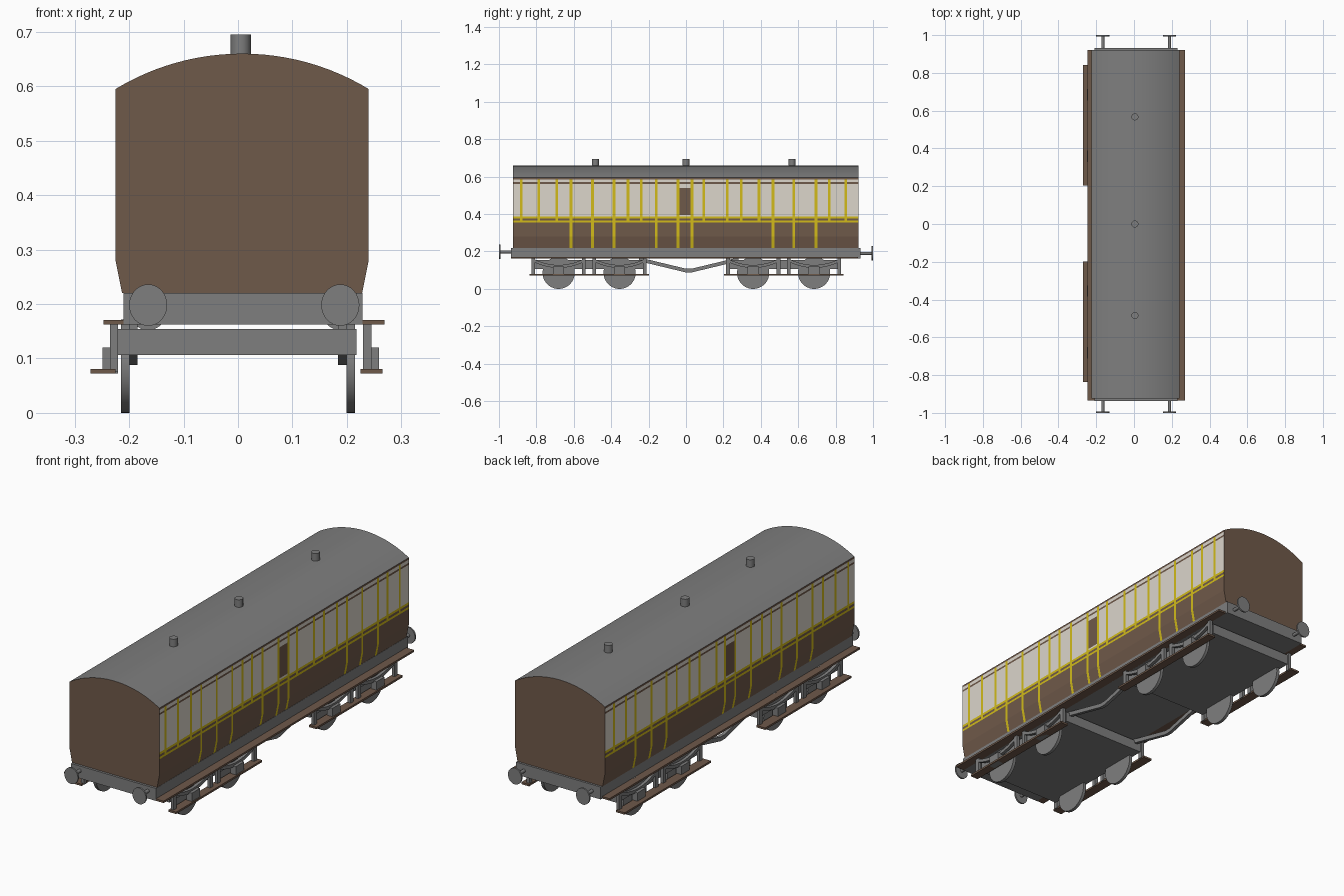
import bpy, bmesh, math
from mathutils import Vector, Matrix

if "Cube" in bpy.data.objects:
    bpy.data.objects.remove(bpy.data.objects["Cube"], do_unlink=True)


def material(name, r, g, b):
    m = bpy.data.materials.new(name)
    m.use_nodes = True
    m.diffuse_color = (r, g, b, 1)
    m.node_tree.nodes["Principled BSDF"].inputs["Base Color"].default_value = (r, g, b, 1)
    return m


BROWN = material("brown", 0.159, 0.100, 0.068)
CREAM = material("cream", 0.716, 0.672, 0.597)
GOLD = material("gold", 0.645, 0.497, 0.010)
GREY = material("grey", 0.210, 0.210, 0.210)


def finish(name, bm, *mats):
    bmesh.ops.recalc_face_normals(bm, faces=bm.faces[:])
    mesh = bpy.data.meshes.new(name)
    bm.to_mesh(mesh)
    bm.free()
    for m in mats:
        mesh.materials.append(m)
    obj = bpy.data.objects.new(name, mesh)
    bpy.context.collection.objects.link(obj)
    return obj


def box(name, xs, ys, zs, mat=GREY):
    bm = bmesh.new()
    bmesh.ops.create_cube(bm, size=1)
    for v in bm.verts:
        v.co = [(a + b) / 2 + c * (b - a) for c, (a, b) in zip(v.co, (xs, ys, zs))]
    return finish(name, bm, mat)


def cylinder(name, centre, radius, depth, axis, segments=32, stretch=1.0):
    bm = bmesh.new()
    bmesh.ops.create_cone(bm, cap_ends=True, segments=segments, radius1=radius,
                          radius2=radius, depth=depth)
    turn = Vector((0, 0, 1)).rotation_difference(Vector(axis)).to_matrix().to_4x4()
    bm.transform(Matrix.Translation(centre) @ Matrix.Diagonal((1, 1, stretch, 1)) @ turn)
    for f in bm.faces:
        f.smooth = len(f.verts) == 4
    return finish(name, bm, GREY)


def prism(bm, outline, direction):
    face = bm.faces.new([bm.verts.new(p) for p in outline])
    new = bmesh.ops.extrude_face_region(bm, geom=[face])["geom"]
    bmesh.ops.translate(bm, vec=direction, verts=[g for g in new if isinstance(g, bmesh.types.BMVert)])


def strip(name, path, thick, xs):
    # bar of constant height that follows a path in the side plane
    bm = bmesh.new()
    h = thick / 2
    outline = [(xs[0], y, z + h) for y, z in path] + [(xs[0], y, z - h) for y, z in reversed(path)]
    prism(bm, outline, (xs[1] - xs[0], 0, 0))
    return finish(name, bm, GREY)


# Coach body: arched prism, cut into painted panels
MID, HALF, EAVE, RISE = 0.0075, 0.2325, 0.595, 0.065
FRONT, BACK = -0.925, 0.922
radius = (HALF ** 2 + RISE ** 2) / (2 * RISE)
sweep = math.asin(HALF / radius)
profile = [(MID - 0.2205, 0.22), (MID + 0.2205, 0.22), (MID + HALF, 0.28)]
for i in range(25):
    a = sweep * (1 - i / 12)
    profile.append((MID + radius * math.sin(a), EAVE + RISE - radius * (1 - math.cos(a))))
profile.append((MID - HALF, 0.28))

long_lines = [-0.615, -0.50, -0.385, -0.16, -0.043, 0.032, 0.465, 0.577, 0.695]
short_lines = [-0.88, -0.787, -0.692, -0.31, -0.24, 0.095, 0.22, 0.295, 0.39, 0.765, 0.855]
LINE = 0.007
DOOR_Y, DOOR_Z = (-0.036, 0.025), (0.395, 0.54)
BANDS = [0.355, 0.365, 0.376, 0.387, 0.562, 0.571, 0.586]

bm = bmesh.new()
prism(bm, [(x, FRONT, z) for x, z in profile], (0, BACK - FRONT, 0))
bmesh.ops.recalc_face_normals(bm, faces=bm.faces[:])


def slice_sides(co, normal):
    faces = [f for f in bm.faces if abs(f.normal.x) > 0.9]
    geom = faces + list({e for f in faces for e in f.edges}) + list({v for f in faces for v in f.verts})
    bmesh.ops.bisect_plane(bm, geom=geom, plane_co=co, plane_no=normal)
    bm.normal_update()


for z in BANDS + list(DOOR_Z):
    slice_sides((0, 0, z), (0, 0, 1))
for y in [c + s * LINE for c in long_lines + short_lines for s in (-1, 1)] + list(DOOR_Y):
    slice_sides((0, y, 0), (0, 1, 0))


def near(y, lines):
    return any(abs(y - c) < LINE for c in lines)


def paint(y, z):
    # 0 brown, 1 cream, 2 gold
    if z < BANDS[6] and near(y, long_lines):
        return 2
    if BANDS[0] < z < BANDS[6] and near(y, short_lines):
        return 2
    if DOOR_Y[0] < y < DOOR_Y[1] and DOOR_Z[0] < z < DOOR_Z[1]:
        return 0
    if BANDS[0] < z < BANDS[1] or BANDS[2] < z < BANDS[3]:
        return 2
    if BANDS[3] < z < BANDS[4] or BANDS[5] < z < BANDS[6]:
        return 1
    return 0


for f in bm.faces:
    c = f.calc_center_median()
    if abs(f.normal.x) > 0.9:
        f.material_index = paint(c.y, c.z)
    elif f.normal.z > 0.3:
        f.material_index = 3
        f.smooth = True
finish("coach_body", bm, BROWN, CREAM, GOLD, GREY)

# Roof ventilators
for i, y in enumerate((-0.484, 0, 0.567)):
    cylinder(f"roof_vent_{i + 1}", (0.005, y, 0.67), 0.0185, 0.05, (0, 0, 1), 16)

# Underframe and full-length footboards
box("underframe", (-0.21, 0.229), (-0.936, 0.932), (0.162, 0.22))
box("right_upper_footboard", (-0.247, -0.203), (-0.935, 0.92), (0.162, 0.171), BROWN)
box("left_upper_footboard", (0.225, 0.269), (-0.935, 0.92), (0.162, 0.171), BROWN)

# Buffers
for end, s, z in (("front", -1, 0.198), ("back", 1, 0.19)):
    for side, x in (("right", -0.165), ("left", 0.188)):
        cylinder(f"{end}_{side}_buffer_shaft", (x, s * 0.96, z), 0.008, 0.07, (0, 1, 0), 16)
        cylinder(f"{end}_{side}_buffer_head", (x, s * 0.996, z), 0.035, 0.008, (0, 1, 0), 32, 1.09)

# Truss rods between the bogies
for side, x in (("right", -0.193), ("left", 0.192)):
    strip(f"{side}_truss_rod", [(-0.25, 0.158), (0.0, 0.098), (0.03, 0.098), (0.28, 0.158)],
          0.02, (x - 0.008, x + 0.008))

# Bogies: frame, wheels, springs, axle boxes, hangers and lower footboards
for end, mid in (("front", -0.518), ("back", 0.522)):
    box(f"{end}_bogie_frame", (-0.221, 0.218), (mid - 0.3, mid + 0.3), (0.106, 0.154))
    for side, s, shift in (("right", -1, 0), ("left", 1, 0.01)):
        def span(a, b):
            return tuple(sorted((s * a + shift, s * b + shift)))
        tag = f"{end}_{side}"
        lower = (-0.271, -0.225) if s < 0 else (0.225, 0.265)
        box(f"{tag}_lower_footboard", lower, (mid - 0.319, mid + 0.319), (0.072, 0.081), BROWN)
        for n, off in enumerate((-0.163, 0.163)):
            y = mid + off
            cylinder(f"{tag}_wheel_{n + 1}", (s * 0.207, y, 0.086), 0.086, 0.015, (1, 0, 0), 40)
            box(f"{tag}_axle_box_{n + 1}", span(0.22, 0.249), (y - 0.03, y + 0.03), (0.072, 0.12))
            path = [(y + t * 0.026, 0.12 + 0.03 * (t / 5) ** 2) for t in range(-5, 6)]
            strip(f"{tag}_spring_{n + 1}", path, 0.016, span(0.22, 0.235))
            for m, d in enumerate((-0.135, 0.135)):
                box(f"{tag}_hanger_{n + 1}_{m + 1}", span(0.22, 0.235),
                    (y + d - 0.01, y + d + 0.01), (0.075, 0.162))
